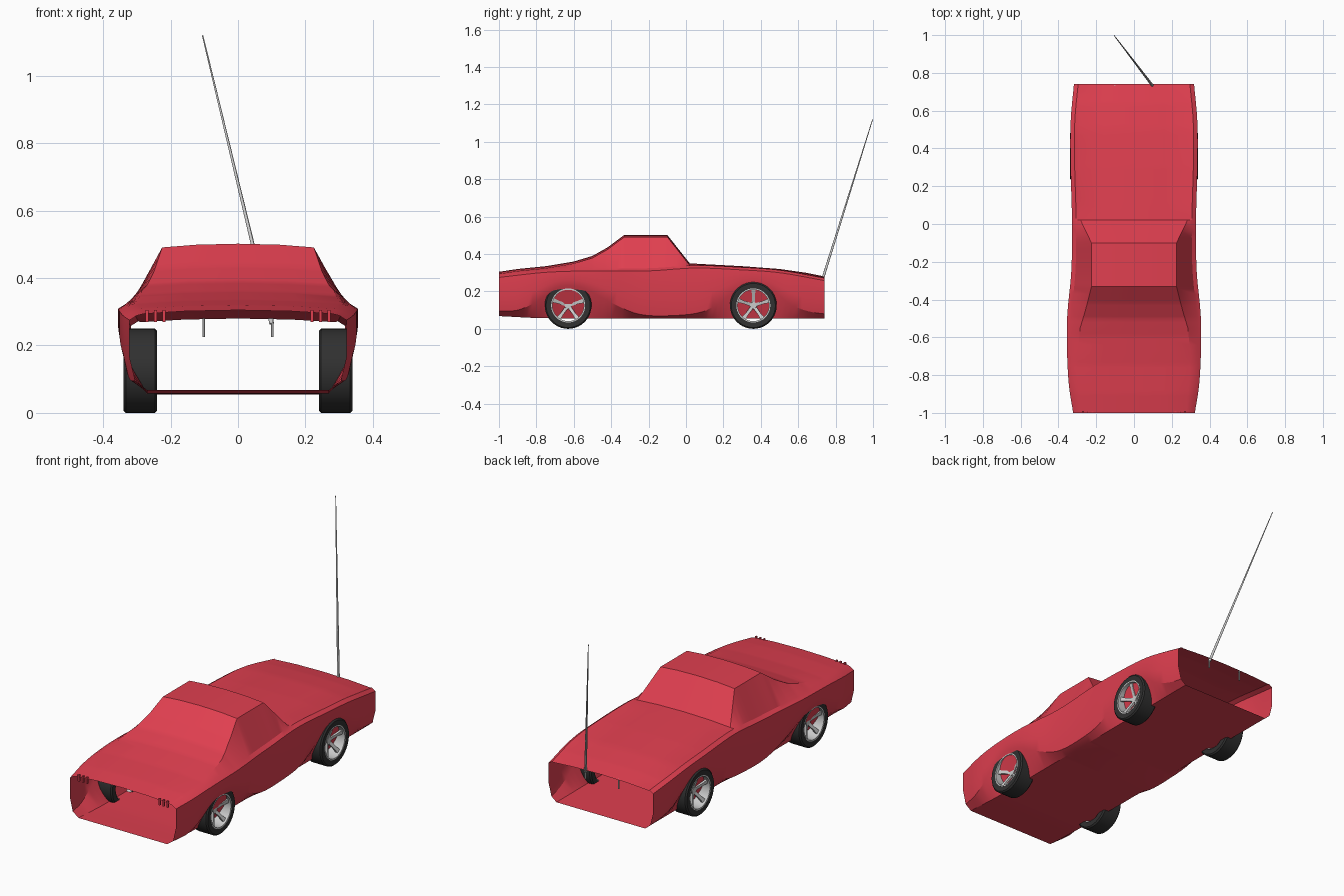
import bpy, bmesh, math
from mathutils import Vector

if "Cube" in bpy.data.objects:
    bpy.data.objects.remove(bpy.data.objects["Cube"])


def material(name, rgb):
    m = bpy.data.materials.new(name)
    m.diffuse_color = (*rgb, 1)
    m.use_nodes = True
    m.node_tree.nodes["Principled BSDF"].inputs["Base Color"].default_value = m.diffuse_color
    return m


RED = material("red_paint", (0.75, 0.05, 0.08))
BLACK = material("black_rubber", (0.03, 0.03, 0.03))


def finish(name, bm, mat=None, angle=30):
    bmesh.ops.recalc_face_normals(bm, faces=bm.faces)
    me = bpy.data.meshes.new(name)
    bm.to_mesh(me)
    bm.free()
    ob = bpy.data.objects.new(name, me)
    bpy.context.collection.objects.link(ob)
    if mat:
        me.materials.append(mat)
    bpy.ops.object.select_all(action='DESELECT')
    ob.select_set(True)
    bpy.context.view_layer.objects.active = ob
    bpy.ops.object.shade_smooth_by_angle(angle=math.radians(angle))
    return ob


def sample(table, y, smooth=False):
    """Value of a (y, value) table, optionally eased with cubic tangents."""
    i = 0
    while i < len(table) - 2 and y > table[i + 1][0]:
        i += 1
    (y0, a), (y1, b) = table[i], table[i + 1]
    h = y1 - y0
    t = (y - y0) / h
    if not smooth:
        return a + (b - a) * t

    def slope(k):
        p, q = table[max(k - 1, 0)], table[min(k + 1, len(table) - 1)]
        return (q[1] - p[1]) / (q[0] - p[0])
    return (a * (2*t**3 - 3*t*t + 1) + b * (3*t*t - 2*t**3)
            + h * (slope(i) * (t**3 - 2*t*t + t) + slope(i + 1) * (t**3 - t*t)))


# Lengthwise curves of the body shell
top_z = [(-1, .305), (-.9, .32), (-.75, .335), (-.6, .36), (-.5, .39), (-.42, .435),
         (-.33, .502), (-.1, .502), (.02, .35), (.3, .335), (.5, .32), (.64, .30), (.74, .28)]
roof_x = [(-1, .28), (-.7, .30), (-.55, .285), (-.45, .255), (-.33, .225), (-.1, .225),
          (.02, .283), (.1, .295), (.74, .29)]
half_w = [(-1, .322), (-.85, .345), (-.65, .355), (-.48, .353), (-.25, .332), (0, .328),
          (.35, .337), (.55, .335), (.74, .318)]
shoulder_z = [(-1, .275), (-.75, .302), (-.5, .31), (-.2, .31), (.05, .325), (.3, .315),
              (.5, .30), (.74, .258)]
arch_z = [(-1, .095), (-.9, .10), (-.8, .145), (-.7, .215), (-.62, .23), (-.53, .21),
          (-.4, .14), (-.25, .078), (-.05, .072), (.1, .095), (.2, .155), (.29, .215),
          (.37, .23), (.46, .205), (.56, .13), (.66, .092), (.74, .08)]
floor_z = [(-1, .068), (-.75, .057), (.74, .055)]


def section(y):
    t, w, r = sample(top_z, y), sample(half_w, y, True), sample(roof_x, y)
    s, a, f = (sample(c, y, True) for c in (shoulder_z, arch_z, floor_z))
    half = [(.27, f), (w - .022 + .012 * min(1, a / .23), a), (w, a + (s - a) * .4),
            (w, s), (w - .022, s + .014), (r, t - .011), (r * .55, t - .003)]
    pts = [(0, f)] + half + [(0, t)] + [(-x, z) for x, z in reversed(half)]
    return [Vector((x, y, z)) for x, z in pts]


# Open-ended body shell lofted front to back
bm = bmesh.new()
ys = sorted({round(-1 + i * .03, 3) for i in range(58)} | {p[0] for p in top_z})
rows = [[bm.verts.new(p) for p in section(y)] for y in ys]
for r0, r1 in zip(rows, rows[1:]):
    n = len(r0)
    for i in range(n):
        j = (i + 1) % n
        bm.faces.new((r0[i], r0[j], r1[j], r1[i]))
finish("body_shell", bm, RED, 25)


def revolve(name, profile, centre, side, mat, seg=40):
    """Closed (x, radius) profile spun around the axle."""
    bm = bmesh.new()
    rings = []
    for k in range(seg):
        a = 2 * math.pi * k / seg
        rings.append([bm.verts.new((side * x, centre[0] + r * math.cos(a),
                                    centre[1] + r * math.sin(a))) for x, r in profile])
    n = len(profile)
    for k in range(seg):
        p, q = rings[k], rings[(k + 1) % seg]
        for i in range(n):
            bm.faces.new((p[i], p[(i + 1) % n], q[(i + 1) % n], q[i]))
    return finish(name, bm, mat, 40)


def rod(name, a, b, r0, r1, mat=None, seg=12):
    a, b = Vector(a), Vector(b)
    bm = bmesh.new()
    bmesh.ops.create_cone(bm, cap_ends=True, segments=seg, radius1=r0, radius2=r1,
                          depth=(b - a).length)
    bm.transform((b - a).to_track_quat('Z', 'Y').to_matrix().to_4x4())
    bmesh.ops.translate(bm, verts=bm.verts, vec=(a + b) / 2)
    return finish(name, bm, mat)


# Wheels: tyre, rim ring and dished spokes
tyre = [(.24, .09), (.24, .118), (.247, .125), (.333, .125), (.34, .118), (.338, .09)]
rim = [(.245, .084), (.245, .091), (.339, .091), (.339, .084)]
for end, y in (("front", -.63), ("rear", .36)):
    for label, side in (("left", -1), ("right", 1)):
        name = f"{end}_{label}"
        revolve(name + "_tyre", tyre, (y, .125), side, BLACK)
        revolve(name + "_rim", rim, (y, .125), side, None)
        rod(name + "_hub", (side * .275, y, .125), (side * .303, y, .125), .022, .018, None, 20)
        bm = bmesh.new()
        for k in range(5):
            a = 2 * math.pi * k / 5 + .3
            u = Vector((0, math.cos(a), math.sin(a)))
            v = Vector((0, -math.sin(a), math.cos(a)))
            c = Vector((0, y, .125))
            ends = []
            for r, x, w in ((.012, .300, .009), (.055, .316, .008), (.087, .328, .012)):
                ends.append([bm.verts.new(c + u * r + v * (w * s) + Vector((side * (x + d), 0, 0)))
                             for s, d in ((-1, 0), (1, 0), (1, -.012), (-1, -.012))])
            for p, q in zip(ends, ends[1:]):
                for i in range(4):
                    j = (i + 1) % 4
                    bm.faces.new((p[i], p[j], q[j], q[i]))
            bm.faces.new(ends[0])
            bm.faces.new(ends[-1])
        finish(name + "_spokes", bm)

# Small upright bars on the nose
for side in (-1, 1):
    for k in range(3):
        bm = bmesh.new()
        bmesh.ops.create_cube(bm, size=1)
        bmesh.ops.scale(bm, verts=bm.verts, vec=(.009, .01, .036))
        bmesh.ops.translate(bm, verts=bm.verts,
                            vec=(side * (.22 + .025 * k), -.995, .287))
        finish(f"nose_bar_{k}_{'left' if side < 0 else 'right'}", bm, RED)

# Tail pins and the long leaning aerial
for label, x in (("left", -.102), ("right", .102)):
    rod("tail_pin_" + label, (x, .73, .225), (x, .73, .28), .004, .004)
rod("aerial", (.1, .73, .265), (-.105, .998, 1.12), .007, .002)
